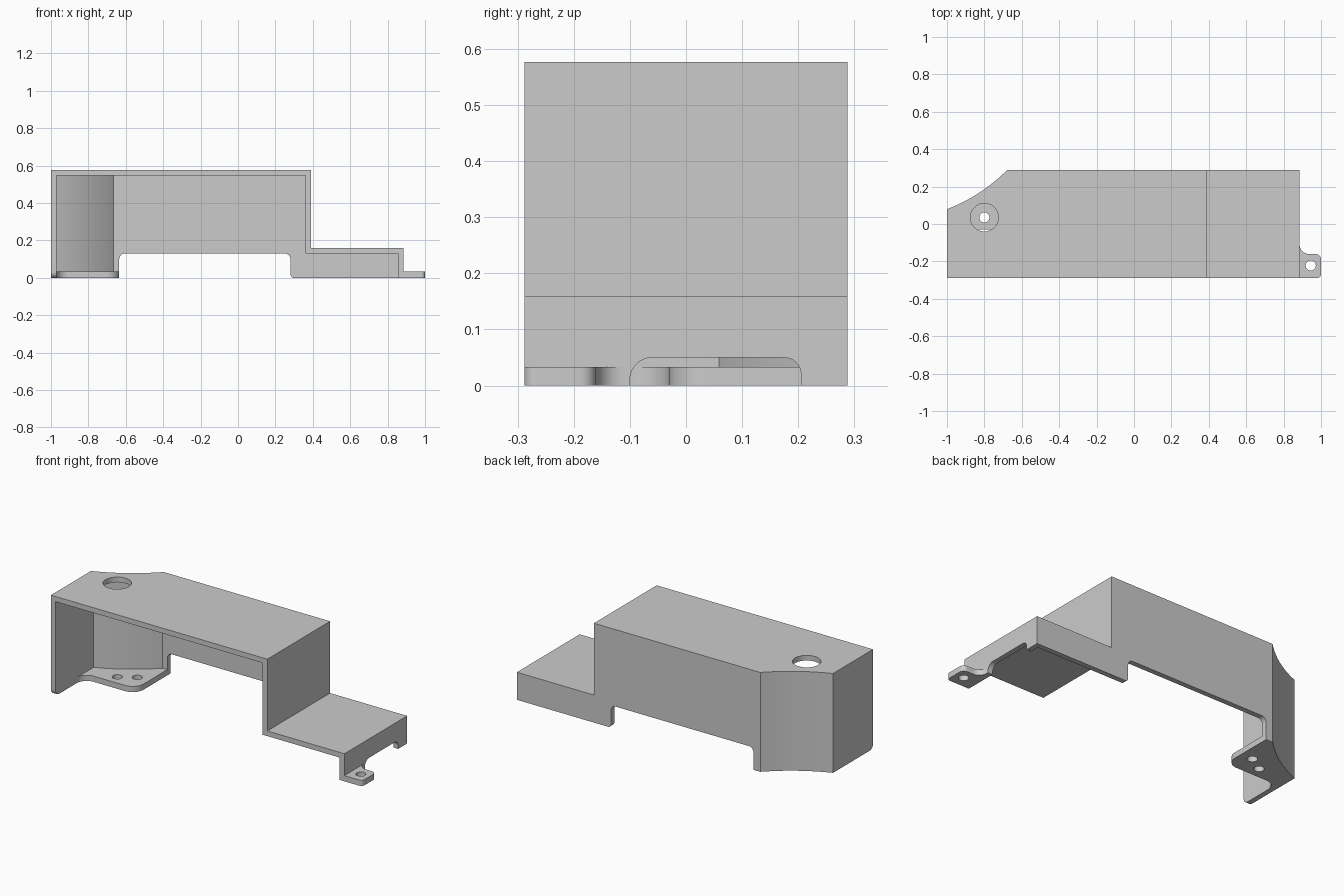
import bpy, bmesh, math
from mathutils import Vector

if "Cube" in bpy.data.objects:
    bpy.data.objects.remove(bpy.data.objects["Cube"], do_unlink=True)

HALF_Y, HEIGHT, STEP_Z, WALL, LIP = 0.288, 0.577, 0.16, 0.03, 0.033
SWEEP = (-1.33, 0.938)          # centre of the concave rear corner
SWEEP_R = 0.92
HOLE_R = 0.027
GREY = (0.6, 0.6, 0.6, 1)

grey = bpy.data.materials.new("light_grey")
grey.use_nodes = True
grey.diffuse_color = GREY
grey.node_tree.nodes["Principled BSDF"].inputs["Base Color"].default_value = GREY


def rounded(points, steps=8):
    """Outline from (u, v) or (u, v, fillet radius) corners."""
    out = []
    for i, corner in enumerate(points):
        p = Vector(corner[:2])
        if len(corner) == 2:
            out.append(p)
            continue
        a = (Vector(points[i - 1][:2]) - p).normalized()
        b = (Vector(points[(i + 1) % len(points)][:2]) - p).normalized()
        radius = corner[2]
        half = math.acos(a.dot(b)) / 2
        centre = p + (a + b).normalized() * radius / math.sin(half)
        reach = radius / math.tan(half)
        start, end = p + a * reach - centre, p + b * reach - centre
        first = math.atan2(start.y, start.x)
        turn = math.atan2(start.x * end.y - start.y * end.x, start.dot(end))
        for k in range(steps + 1):
            t = first + turn * k / steps
            out.append(centre + Vector((math.cos(t), math.sin(t))) * radius)
    return out


def prism(name, plane, points, low, high):
    """Solid from an outline drawn in the xy, xz or yz plane."""
    place = {"xy": lambda u, v, w: (u, v, w),
             "xz": lambda u, v, w: (u, w, v),
             "yz": lambda u, v, w: (w, u, v)}[plane]
    bm = bmesh.new()
    outline = rounded(points)
    lower = [bm.verts.new(place(u, v, low)) for u, v in outline]
    upper = [bm.verts.new(place(u, v, high)) for u, v in outline]
    bm.faces.new(lower)
    bm.faces.new(upper)
    for i in range(len(outline)):
        bm.faces.new((lower[i - 1], lower[i], upper[i], upper[i - 1]))
    bmesh.ops.recalc_face_normals(bm, faces=bm.faces[:])
    mesh = bpy.data.meshes.new(name)
    bm.to_mesh(mesh)
    bm.free()
    mesh.materials.append(grey)
    obj = bpy.data.objects.new(name, mesh)
    bpy.context.collection.objects.link(obj)
    return obj


def cylinder(name, centre, radius, low, high, sides=40):
    ring = [(centre[0] + radius * math.cos(math.tau * k / sides),
             centre[1] + radius * math.sin(math.tau * k / sides)) for k in range(sides)]
    return prism(name, "xy", ring, low, high)


def combine(target, tool, operation="DIFFERENCE"):
    mod = target.modifiers.new("combine", "BOOLEAN")
    mod.operation, mod.solver, mod.object = operation, "EXACT", tool
    bpy.context.view_layer.objects.active = target
    bpy.ops.object.modifier_apply(modifier=mod.name)
    bpy.data.objects.remove(tool, do_unlink=True)


def sweep(extra):
    return cylinder("sweep_cutter", SWEEP, SWEEP_R + extra, -1, 2, 192)


# Stepped outer body with the concave rear corner
cover = prism("cover", "xz", [(-1, 0), (-1, HEIGHT), (0.39, HEIGHT), (0.39, STEP_Z),
                              (0.885, STEP_Z), (0.885, 0)], -HALF_Y, HALF_Y)
combine(cover, sweep(0))

# Hollow inside, open at the front and underneath
hollow = prism("hollow", "xz", [(-1 + WALL, -0.1), (-1 + WALL, HEIGHT - WALL),
                                (0.39 - WALL, HEIGHT - WALL), (0.39 - WALL, STEP_Z - WALL),
                                (0.885 - WALL, STEP_Z - WALL), (0.885 - WALL, -0.1)],
               -0.5, HALF_Y - WALL)
combine(hollow, sweep(WALL))
combine(cover, hollow)

# Cutouts in the rear wall and the right wall, and the rounded left wall foot
combine(cover, prism("rear_notch", "xz", [(-0.635, -0.1), (-0.635, 0.13, 0.03), (0.28, 0.13, 0.03),
                                          (0.28, 0, 0.02), (0.4, 0), (0.4, -0.1)], 0.2, 0.4))
combine(cover, prism("side_notch", "yz", [(-0.1, -0.1), (-0.1, 0.05, 0.04),
                                          (0.205, 0.05, 0.03), (0.205, -0.1)], 0.8, 1))
combine(cover, prism("foot_round", "yz", [(-0.4, -0.1), (-0.4, 0.1), (-HALF_Y, 0.1),
                                          (-HALF_Y, 0, 0.03), (-0.2, 0), (-0.2, -0.1)], -1.1, -0.9))

# Access hole in the roof
combine(cover, cylinder("access_hole", (-0.8, 0.035), 0.075, 0.4, 0.8, 48))

# Mounting flange in the rear corner
flange = prism("flange", "xy", [(-0.985, -0.1), (-0.97, -0.1), (-0.97, -0.03, 0.065),
                                (-0.635, -0.03, 0.07), (-0.635, 0.275), (-0.985, 0.275)], 0, LIP)
combine(flange, sweep(WALL / 2))
for spot in ((-0.8, 0.035), (-0.71, 0.09)):
    combine(flange, cylinder("screw_hole", spot, HOLE_R, -0.1, 0.1))
combine(cover, flange, "UNION")

# Mounting tab on the right end
tab = prism("tab", "xy", [(0.87, -HALF_Y), (1, -HALF_Y, 0.02), (1, -0.16, 0.03),
                          (0.885, -0.16, 0.05), (0.885, -0.105), (0.87, -0.105)], 0, LIP)
combine(tab, cylinder("screw_hole", (0.945, -0.222), HOLE_R, -0.1, 0.1))
combine(cover, tab, "UNION")

# Smooth curved faces, keep edges crisp
bpy.ops.object.select_all(action="DESELECT")
cover.select_set(True)
bpy.context.view_layer.objects.active = cover
bpy.ops.object.shade_smooth_by_angle(angle=math.radians(30))
